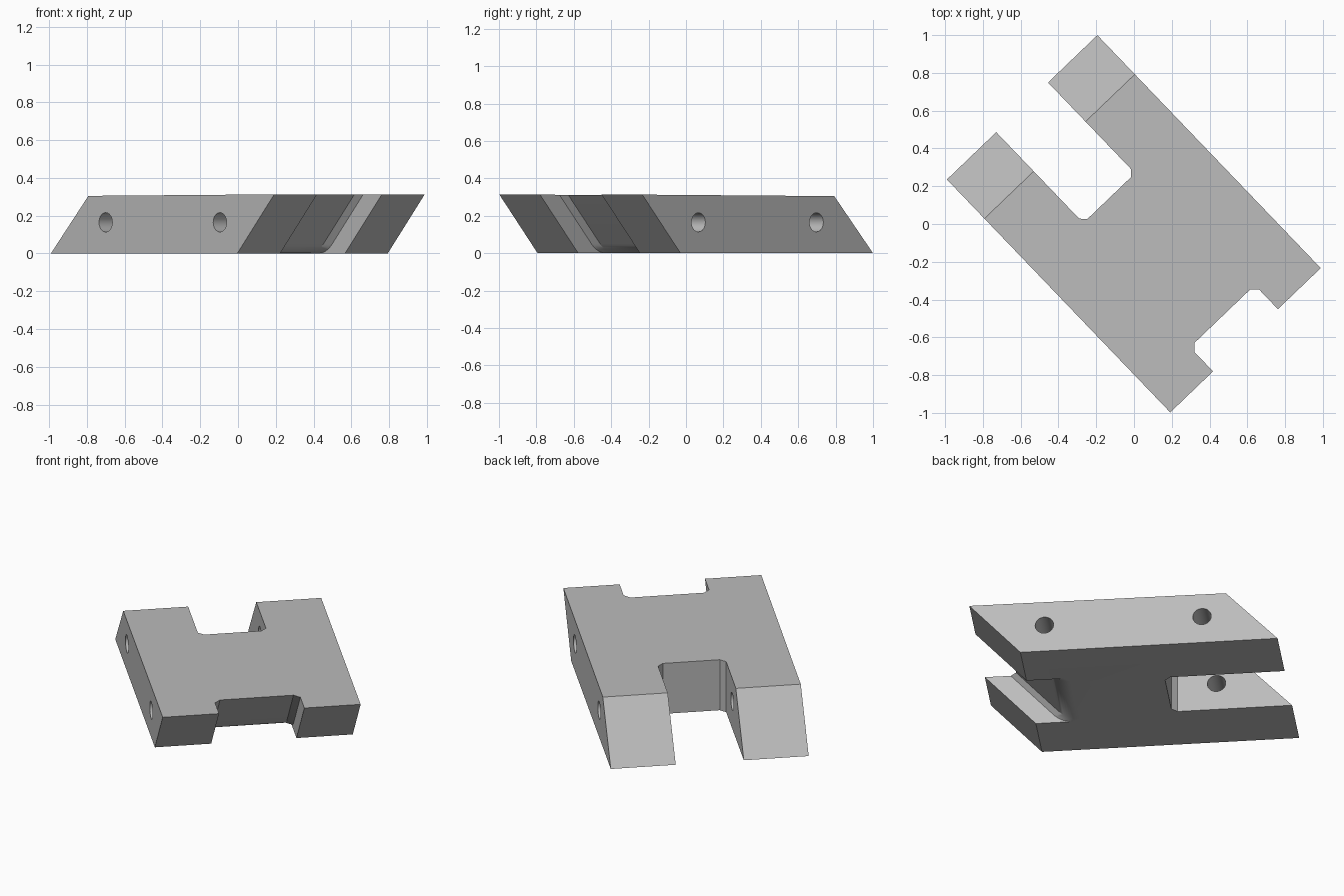
import bpy, bmesh, math
from mathutils import Vector

if "Cube" in bpy.data.objects:
    bpy.data.objects.remove(bpy.data.objects["Cube"])

grey = bpy.data.materials.new("plain grey")
grey.use_nodes = True
grey.diffuse_color = (0.5, 0.5, 0.5, 1)
grey.node_tree.nodes["Principled BSDF"].inputs["Base Color"].default_value = (0.5, 0.5, 0.5, 1)


def loft(name, rings):
    """Closed solid through equal-sized rings of points."""
    bm = bmesh.new()
    loops = [[bm.verts.new(p) for p in ring] for ring in rings]
    for a, b in zip(loops, loops[1:]):
        for i in range(len(a)):
            j = (i + 1) % len(a)
            bm.faces.new((a[i], a[j], b[j], b[i]))
    bm.faces.new(loops[0])
    bm.faces.new(loops[-1])
    bmesh.ops.recalc_face_normals(bm, faces=bm.faces)
    mesh = bpy.data.meshes.new(name)
    bm.to_mesh(mesh)
    bm.free()
    mesh.materials.append(grey)
    obj = bpy.data.objects.new(name, mesh)
    bpy.context.collection.objects.link(obj)
    return obj


def slot_outline(outer, inner, half, chamfer):
    """Open-ended slot with two chamfered inner corners."""
    step = math.copysign(chamfer, outer - inner)
    side = [(outer, -half), (inner + step, -half), (inner, chamfer - half)]
    return side + [(x, -y) for x, y in reversed(side)]


# Slanted block, built along x
half_width = 0.552
profile = [(-0.856, 0), (0.57, 0), (0.853, 0.313), (-0.569, 0.305)]
block = loft("slanted_block", [[(x, y, z) for x, z in profile] for y in (-half_width, half_width)])

# Upright slot between the long arms
deep = slot_outline(-1.2, -0.19, 0.19, 0.031)
cutters = [loft("deep_slot_cutter", [[(x, y, z) for x, y in deep] for z in (-0.2, 0.6)])]

# Slanted notch whose floor rounds into the underside
run = 0.283 / 0.313
corner = Vector((-0.283, 0))
wall, floor = corner + Vector((0.05 * run, 0.05)), corner - Vector((0.067, 0))
path = [Vector((0.2 * run, 0.513)), Vector((0, 0.313))]
for i in range(9):
    t = i / 8
    path.append(wall * (1 - t) ** 2 + corner * 2 * t * (1 - t) + floor * t * t)
path.append(floor - Vector((0, 0.1)))
shallow = slot_outline(1.6, 0.677, 0.238, 0.033)
cutters.append(loft("notch_cutter", [[(x + p.x, y, p.y) for x, y in shallow] for p in path]))

# Cross holes
for x in (-0.437, 0.437):
    circle = [math.tau * i / 32 for i in range(32)]
    cutters.append(loft("hole_cutter", [
        [(x + 0.051 * math.cos(a), y, 0.165 + 0.051 * math.sin(a)) for a in circle]
        for y in (-0.8, 0.8)]))

bpy.ops.object.select_all(action='DESELECT')
bpy.context.view_layer.objects.active = block
block.select_set(True)
for cutter in cutters:
    cutter.hide_render = True
    cut = block.modifiers.new("cut", 'BOOLEAN')
    cut.operation = 'DIFFERENCE'
    cut.solver = 'EXACT'
    cut.object = cutter
    bpy.ops.object.modifier_apply(modifier=cut.name)
    bpy.data.objects.remove(cutter)

# Turn the block to its diagonal stance
block.rotation_euler.z = math.radians(-46.2)
bpy.ops.object.transform_apply(location=False, rotation=True, scale=False)
bpy.ops.object.shade_smooth_by_angle(angle=math.radians(30))
